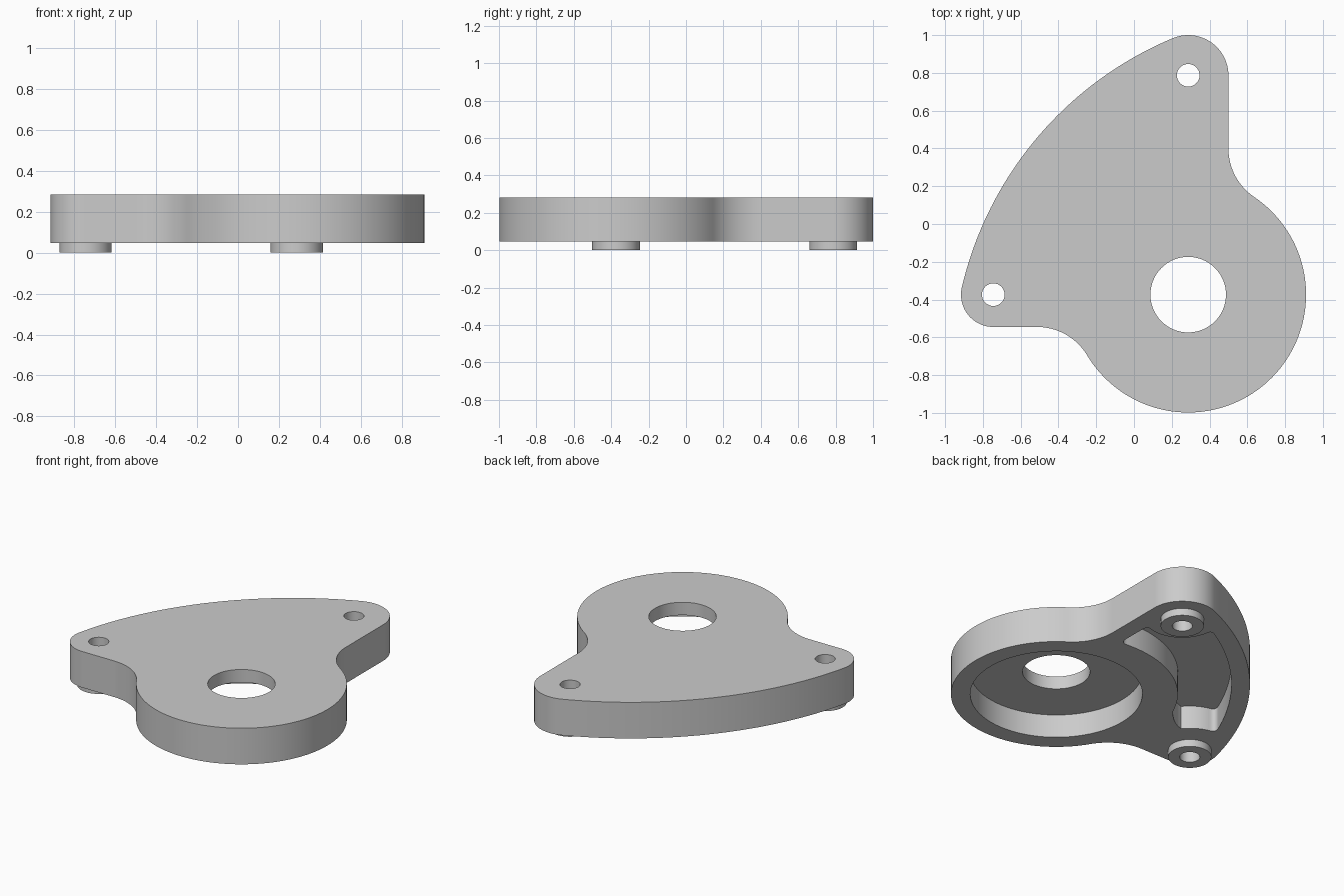
import bpy, bmesh, math
from mathutils import Vector

cube = bpy.data.objects.get("Cube")
if cube:
    bpy.data.objects.remove(cube, do_unlink=True)

# Key centres and sizes
HUB, REAR, SIDE = Vector((0.287, -0.374)), Vector((0.287, 0.787)), Vector((-0.745, -0.374))
HUB_R, REAR_R, SIDE_R = 0.624, 0.213, 0.171
FILLET, BACK_R, WALL = 0.31, 1.9, 0.11
PAD_H, TOP = 0.047, 0.283
FLOOR = PAD_H + 0.152

grey = bpy.data.materials.new("light grey")
grey.use_nodes = True
grey.diffuse_color = (0.6, 0.6, 0.6, 1)
grey.node_tree.nodes["Principled BSDF"].inputs["Base Color"].default_value = (0.6, 0.6, 0.6, 1)


def angle(a, b):
    return math.atan2(b.y - a.y, b.x - a.x)


def arc(c, r, a0, a1, ccw=True, n=32):
    """Points on an arc from a0 to a1 in the given direction."""
    sweep = (a1 - a0) % math.tau if ccw else -((a0 - a1) % math.tau)
    return [c + r * Vector((math.cos(a0 + sweep * i / n), math.sin(a0 + sweep * i / n)))
            for i in range(n + 1)]


def crossing(c0, r0, c1, r1, side):
    """One of the two points where two circles meet."""
    d = c1 - c0
    along = (d.length_squared + r0 * r0 - r1 * r1) / (2 * d.length)
    up = math.sqrt(r0 * r0 - along * along)
    d.normalize()
    return c0 + d * along + side * up * Vector((-d.y, d.x))


def rounded(paths, trim):
    """Join paths into a loop, rounding each corner."""
    cut = []
    for p in paths:
        keep = [q for q in p if (q - p[0]).length > trim and (q - p[-1]).length > trim]
        cut.append(keep)
    loop = []
    for i, p in enumerate(cut):
        j = (i + 1) % len(cut)
        corner = (paths[i][-1] + paths[j][0]) / 2
        loop += p
        for k in range(1, 8):
            t = k / 8
            loop.append(p[-1] * (1 - t) ** 2 + corner * 2 * t * (1 - t) + cut[j][0] * t * t)
    return loop


def prism(name, loop, z0, z1):
    """Extrude a closed outline between two heights."""
    pts = [p for i, p in enumerate(loop) if (p - loop[i - 1]).length > 1e-4]
    bm = bmesh.new()
    face = bm.faces.new([bm.verts.new((p.x, p.y, z0)) for p in pts])
    new = bmesh.ops.extrude_face_region(bm, geom=[face])["geom"]
    bmesh.ops.translate(bm, vec=(0, 0, z1 - z0), verts=[v for v in new if isinstance(v, bmesh.types.BMVert)])
    bmesh.ops.recalc_face_normals(bm, faces=bm.faces)
    mesh = bpy.data.meshes.new(name)
    bm.to_mesh(mesh)
    bm.free()
    mesh.materials.append(grey)
    obj = bpy.data.objects.new(name, mesh)
    bpy.context.collection.objects.link(obj)
    return obj


def disc(name, c, r, z0, z1, n=64):
    return prism(name, arc(c, r, 0, math.tau - 1e-6, n=n)[:-1], z0, z1)


def select(obj):
    bpy.ops.object.select_all(action="DESELECT")
    obj.select_set(True)
    bpy.context.view_layer.objects.active = obj


def cut(obj, cutters):
    """Subtract the cutters, then shade with sharp rims."""
    select(obj)
    for c in cutters:
        c.hide_render = True
        mod = obj.modifiers.new("cut", "BOOLEAN")
        mod.operation, mod.solver, mod.object = "DIFFERENCE", "EXACT", c
        bpy.ops.object.modifier_apply(modifier=mod.name)
        bpy.data.objects.remove(c, do_unlink=True)
    bpy.ops.object.shade_smooth_by_angle(angle=math.radians(30))


# Circle centres of the long back edge and the two concave fillets
back = crossing(SIDE, BACK_R - SIDE_R, REAR, BACK_R - REAR_R, -1)
fx = REAR.x + REAR_R + FILLET
reach = HUB_R + FILLET
fillet_a = Vector((fx, HUB.y + math.sqrt(reach ** 2 - (fx - HUB.x) ** 2)))
fy = SIDE.y - SIDE_R - FILLET
fillet_b = Vector((HUB.x - math.sqrt(reach ** 2 - (fy - HUB.y) ** 2), fy))

# Plate outline, anticlockwise from the hub
outline = arc(HUB, HUB_R, angle(HUB, fillet_b), angle(HUB, fillet_a), n=80)
outline += arc(fillet_a, FILLET, angle(fillet_a, HUB), math.pi, ccw=False, n=20)
outline += arc(REAR, REAR_R, 0, angle(back, REAR), n=28)
outline += arc(back, BACK_R, angle(back, REAR), angle(back, SIDE), n=48)
outline += arc(SIDE, SIDE_R, angle(back, SIDE), -math.pi / 2, n=28)
outline += arc(fillet_b, FILLET, math.pi / 2, angle(fillet_b, HUB), ccw=False, n=20)
plate = prism("mounting_plate", outline, PAD_H, TOP)

# Crescent pocket between the two lugs
inner, boss_rear, boss_side, outer = 0.72, 0.22, 0.26, BACK_R - WALL
edge_x = REAR.x + REAR_R - WALL
low = Vector((edge_x, HUB.y + math.sqrt(inner ** 2 - (edge_x - HUB.x) ** 2)))
high = Vector((edge_x, REAR.y - math.sqrt(boss_rear ** 2 - (edge_x - REAR.x) ** 2)))
end_rear = crossing(back, outer, REAR, boss_rear, 1)
end_side = crossing(back, outer, SIDE, boss_side, -1)
crescent = rounded([
    arc(HUB, inner, math.radians(160), angle(HUB, low), ccw=False, n=60),
    [low.lerp(high, i / 40) for i in range(41)],
    arc(REAR, boss_rear, angle(REAR, high), angle(REAR, end_rear), ccw=False, n=60),
    arc(back, outer, angle(back, end_rear), angle(back, end_side), n=80),
    arc(SIDE, boss_side, angle(SIDE, end_side), math.radians(28), ccw=False, n=60),
], 0.045)

cut(plate, [
    disc("hub_pocket", HUB, 0.51, -0.1, FLOOR, 80),
    prism("crescent_pocket", crescent, -0.1, FLOOR),
    disc("hub_hole", HUB, 0.2, -0.1, 0.5),
    disc("rear_hole", REAR, 0.06, -0.1, 0.5, 32),
    disc("side_hole", SIDE, 0.06, -0.1, 0.5, 32),
])

# Round pads under the lugs
for name, c in (("rear_pad", REAR), ("right_pad", SIDE)):
    cut(disc(name, c, 0.128, 0, PAD_H), [disc("pad_hole", c, 0.06, -0.1, 0.5, 32)])
